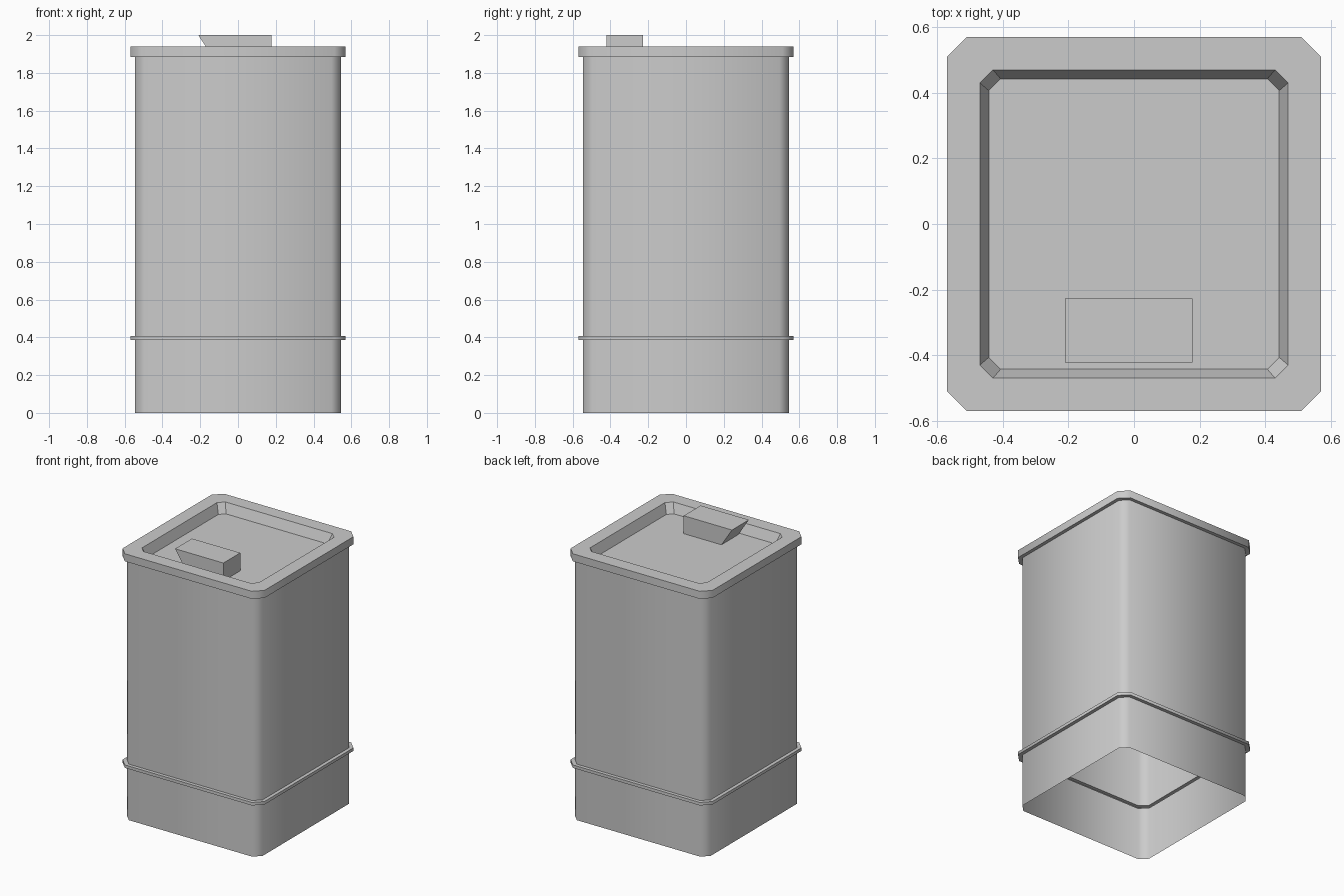
import bpy, math

if "Cube" in bpy.data.objects:
    bpy.data.objects.remove(bpy.data.objects["Cube"])


def ring(h, c, z):
    """Square outline of half-size h with corners cut by c, counter-clockwise."""
    a = h - c
    return [(a, -h, z), (h, -a, z), (h, a, z), (a, h, z),
            (-a, h, z), (-h, a, z), (-h, -a, z), (-a, -h, z)]


def make(name, verts, faces):
    me = bpy.data.meshes.new(name)
    me.from_pydata(verts, [], faces)
    me.update()
    ob = bpy.data.objects.new(name, me)
    bpy.context.collection.objects.link(ob)
    return ob


def loft(name, profile, cap=False):
    """Skin a list of (half size, corner cut, z) outlines; optional end cap."""
    verts = [v for p in profile for v in ring(*p)]
    faces = [(k * 8 + i, k * 8 + (i + 1) % 8, k * 8 + 8 + (i + 1) % 8, k * 8 + 8 + i)
             for k in range(len(profile) - 1) for i in range(8)]
    if cap:
        faces.append(tuple(range(len(verts) - 8, len(verts))))
    return make(name, verts, faces)


BODY, RIM = (0.545, 0.05), (0.57, 0.06)

# Open-bottomed body shell with raised band and top rim
shell = loft("body_shell", [
    (*BODY, 0.0), (*BODY, 0.385), (*RIM, 0.385), (*RIM, 0.407),
    (*BODY, 0.407), (*BODY, 1.885), (*RIM, 1.885), (*RIM, 1.94)])
bpy.context.view_layer.objects.active = shell
shell.select_set(True)
bpy.ops.object.shade_smooth_by_angle(angle=math.radians(50))
shell.select_set(False)

# Flat rim top with sloped recess and sunken floor
loft("lid_recess", [(*RIM, 1.94), (0.47, 0.04), (0.443, 0.036)] and
     [(*RIM, 1.94), (0.47, 0.04, 1.94), (0.443, 0.036, 1.87)], cap=True)

# Lid handle block with one undercut end
side = [(-0.125, 1.87), (0.178, 1.87), (0.178, 2.0), (-0.21, 2.0)]
verts = [(x, y, z) for y in (-0.422, -0.228) for x, z in side]
make("lid_handle", verts, [(0, 1, 2, 3), (7, 6, 5, 4), (0, 4, 5, 1),
                           (1, 5, 6, 2), (2, 6, 7, 3), (3, 7, 4, 0)])
